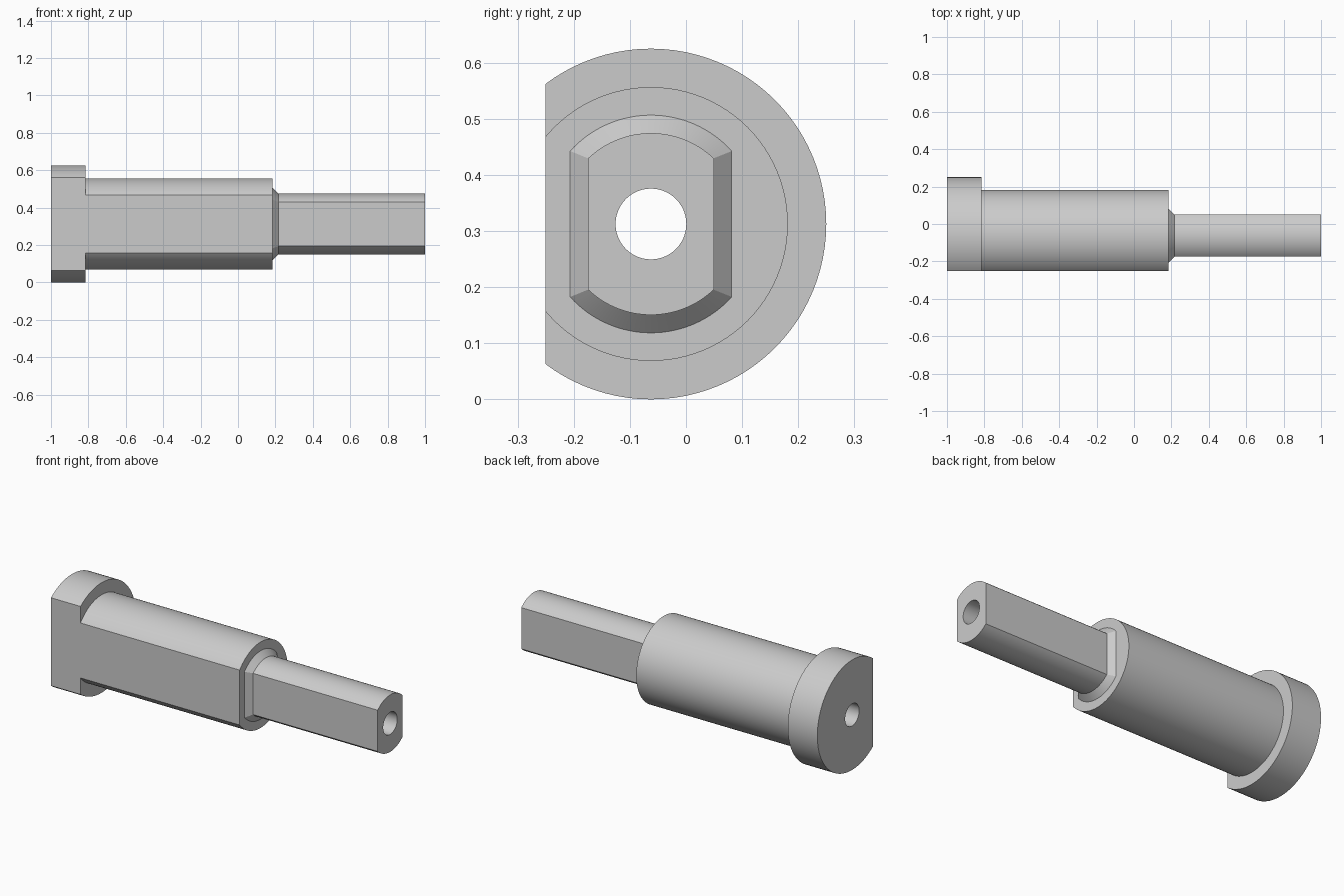
import bpy, bmesh, math
from mathutils import Vector

if "Cube" in bpy.data.objects:
    bpy.data.objects.remove(bpy.data.objects["Cube"], do_unlink=True)

AXIS = Vector((0, -0.0625, 0.3125))
SIDES = 96

steel = bpy.data.materials.new("plain grey steel")
steel.use_nodes = True
GREY = (0.6, 0.6, 0.6, 1)
steel.diffuse_color = GREY
steel.node_tree.nodes["Principled BSDF"].inputs["Base Color"].default_value = GREY


def circle(radius):
    return [(radius * math.cos(t), radius * math.sin(t))
            for t in (2 * math.pi * i / SIDES for i in range(SIDES))]


def two_flats(radius, flat, steps=32):
    """Circle with matching flats at y = -flat and y = +flat."""
    start = math.acos(flat / radius)
    arc = [start + (math.pi - 2 * start) * i / steps for i in range(steps + 1)]
    top = [(radius * math.cos(t), radius * math.sin(t)) for t in arc]
    return top + [(-y, -z) for y, z in top]


def loft(sections):
    """Closed solid through (x, outline) sections along the axis."""
    bm = bmesh.new()
    rings = [[bm.verts.new(AXIS + Vector((x, y, z))) for y, z in outline]
             for x, outline in sections]
    for a, b in zip(rings, rings[1:]):
        for i in range(len(a)):
            j = (i + 1) % len(a)
            bm.faces.new((a[i], a[j], b[j], b[i]))
    bm.faces.new(rings[0])
    bm.faces.new(rings[-1])
    bmesh.ops.recalc_face_normals(bm, faces=bm.faces)
    return bm


def make_object(name, bm):
    mesh = bpy.data.meshes.new(name)
    bm.to_mesh(mesh)
    bm.free()
    mesh.materials.append(steel)
    obj = bpy.data.objects.new(name, mesh)
    bpy.context.collection.objects.link(obj)
    return obj


def combine(target, other, operation):
    bpy.context.view_layer.objects.active = target
    mod = target.modifiers.new(operation.lower(), "BOOLEAN")
    mod.operation, mod.object, mod.solver = operation, other, "EXACT"
    bpy.ops.object.modifier_apply(modifier=mod.name)
    bpy.data.objects.remove(other, do_unlink=True)


# Round head and barrel, sliced by one long flat on the front
head, barrel = circle(0.3125), circle(0.244)
bm = loft([(-1, head), (-0.8145, head), (-0.8145, barrel), (0.1855, barrel)])
cut = bmesh.ops.bisect_plane(bm, geom=bm.verts[:] + bm.edges[:] + bm.faces[:],
                             plane_co=(0, -0.25, 0), plane_no=(0, -1, 0),
                             clear_outer=True)
rim = [e for e in cut["geom_cut"] if isinstance(e, bmesh.types.BMEdge)]
bmesh.ops.edgeloop_fill(bm, edges=rim)
bmesh.ops.recalc_face_normals(bm, faces=bm.faces)
shaft = make_object("stepped_shaft", bm)

# Double-flat tang with a chamfered collar at its root
collar, tang = two_flats(0.194, 0.144), two_flats(0.162, 0.112)
combine(shaft, make_object("tang", loft(
    [(0.1, collar), (0.1855, collar), (0.2175, tang), (1, tang)])), "UNION")

# Bore through the full length
bore = circle(0.063)
combine(shaft, make_object("bore_cutter", loft([(-1.1, bore), (1.1, bore)])),
        "DIFFERENCE")

bpy.ops.object.select_all(action="DESELECT")
shaft.select_set(True)
bpy.context.view_layer.objects.active = shaft
bpy.ops.object.shade_smooth_by_angle(angle=math.radians(25))
